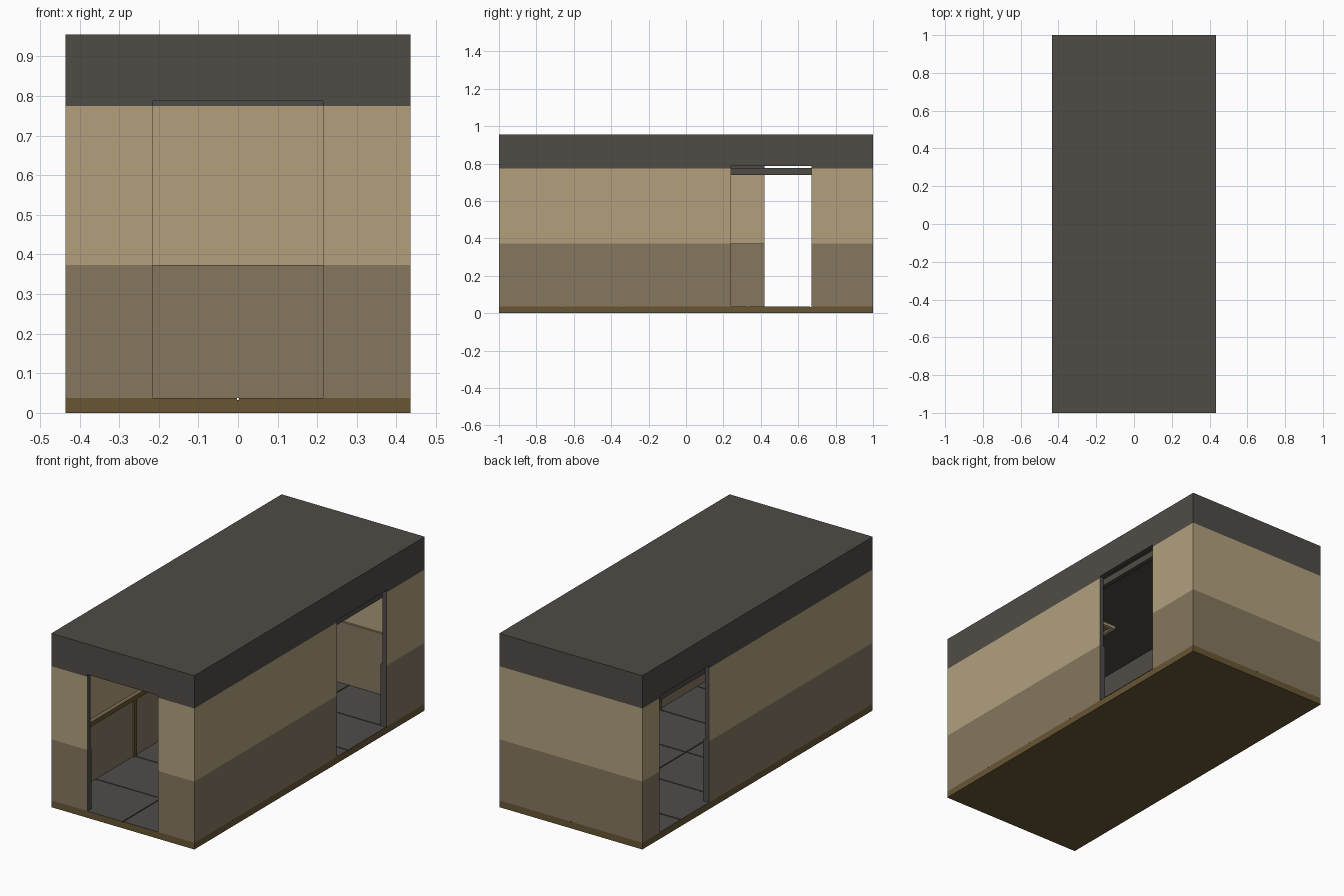
import bpy
from mathutils import Vector

old = bpy.data.objects.get("Cube")
if old:
    bpy.data.objects.remove(old, do_unlink=True)


def material(name, rgb):
    def lin(c):
        c /= 255
        return c / 12.92 if c <= 0.04 else ((c + 0.055) / 1.055) ** 2.4
    col = [lin(c) for c in rgb] + [1]
    m = bpy.data.materials.new(name)
    m.use_nodes = True
    m.diffuse_color = col
    m.node_tree.nodes["Principled BSDF"].inputs["Base Color"].default_value = col
    return m


TAN = material("upper wall tan", (178, 160, 125))
BROWN = material("lower wall brown", (134, 119, 96))
DARK = material("roof dark grey", (80, 76, 71))
OLIVE = material("base olive brown", (104, 86, 52))
GREY = material("floor grey", (78, 77, 76))

HX, HY = 0.435, 1.0                      # half footprint
FLOOR, DADO, BAND, DOOR, EAVE, TOP = 0.037, 0.373, 0.775, 0.787, 0.918, 0.955
THIN, THICK = 0.025, 0.037               # upper and lower wall thickness


def box(name, lo, hi, mat, second=None, rule=None):
    """Axis-aligned box; faces whose normal passes the rule take the second material."""
    lo, hi = Vector(lo), Vector(hi)
    bpy.ops.mesh.primitive_cube_add(size=1, location=(lo + hi) / 2)
    ob = bpy.context.object
    ob.name = name
    for v in ob.data.vertices:
        v.co = Vector(c * s for c, s in zip(v.co, hi - lo))
    ob.data.materials.append(mat)
    if second:
        ob.data.materials.append(second)
        for p in ob.data.polygons:
            p.material_index = int(rule(p.normal))
    return ob


def wall(name, axis, side, half, opening=None):
    """Banded wall running along the axis (0 = x, 1 = y), with an optional doorway."""
    outer = (HY if axis == 0 else HX) * side

    def piece(label, a, b, z0, z1, thick, mat, jamb=0):
        inner = outer - side * thick
        c0, c1 = min(outer, inner), max(outer, inner)
        lo, hi = ((a, c0, z0), (b, c1, z1)) if axis == 0 else ((c0, a, z0), (c1, b, z1))
        box(name + "_" + label, lo, hi, mat, GREY, lambda n: jamb and n[axis] * jamb > 0.5)

    spans = [(-half, half, 0)]
    if opening:
        spans = [(-half, opening[0], 1), (opening[1], half, -1)]
    for a, b, jamb in spans:
        piece("lower", a, b, FLOOR, DADO, THICK, BROWN, jamb)
        piece("upper", a, b, DADO, BAND, THIN, TAN, jamb)
        piece("fascia", a, b, BAND, EAVE, THIN, DARK, jamb)
    if opening:
        piece("header", opening[0], opening[1], DOOR, EAVE, THIN, DARK)


# Base, floor panels with fine joints, roof
box("base", (-HX, -HY, 0), (HX, HY, 0.033), OLIVE)
GAP = 0.003
for i in range(6):
    y0 = -HY + i / 3
    for s in (-1, 1):
        x0, x1 = sorted((s * GAP, s * HX))
        box("floor_panel",
            (x0, y0 + (GAP if i else 0), 0.033),
            (x1, y0 + 1 / 3 - (GAP if i < 5 else 0), FLOOR),
            OLIVE, GREY, lambda n: n.z > 0.5)
box("roof", (-HX, -HY, EAVE), (HX, HY, TOP), DARK)

# Walls
wall("front_wall", 0, -1, HX, (-0.215, 0.215))
wall("back_wall", 0, 1, HX)
wall("left_wall", 1, 1, HY - THIN, (0.24, 0.67))
wall("right_wall", 1, -1, HY - THIN, (0.42, 0.85))

# Inner side trims: cornice, handrail and joint batten
for s in (-1, 1):
    def side_trim(name, near, far, y0, y1, z0, z1, mat):
        x0, x1 = sorted((s * (HX - near), s * (HX - far)))
        box(name, (x0, y0, z0), (x1, y1, z1), mat)
    side_trim("cornice", THIN, 0.05, -HY + THIN, HY - THIN, 0.74, 0.777, DARK)
    side_trim("wall_rail", THICK, 0.05, -HY + THICK, 0.2, 0.35, DADO, OLIVE)
    side_trim("joint_batten", THICK, 0.047, -0.345, -0.325, FLOOR, 0.35, OLIVE)

# Framed ceiling panels
LX, LY, W = 0.11, 0.22, 0.02
for cy in (-0.5, 0.5):
    box("ceiling_panel", (-LX, cy - LY, 0.908), (LX, cy + LY, EAVE), BROWN)
    for s in (-1, 1):
        x0, x1 = sorted((s * LX, s * (LX - W)))
        box("ceiling_frame_side", (x0, cy - LY, 0.9), (x1, cy + LY, EAVE), TAN)
        y0, y1 = sorted((cy + s * LY, cy + s * (LY - W)))
        box("ceiling_frame_end", (W - LX, y0, 0.9), (LX - W, y1, EAVE), TAN)
